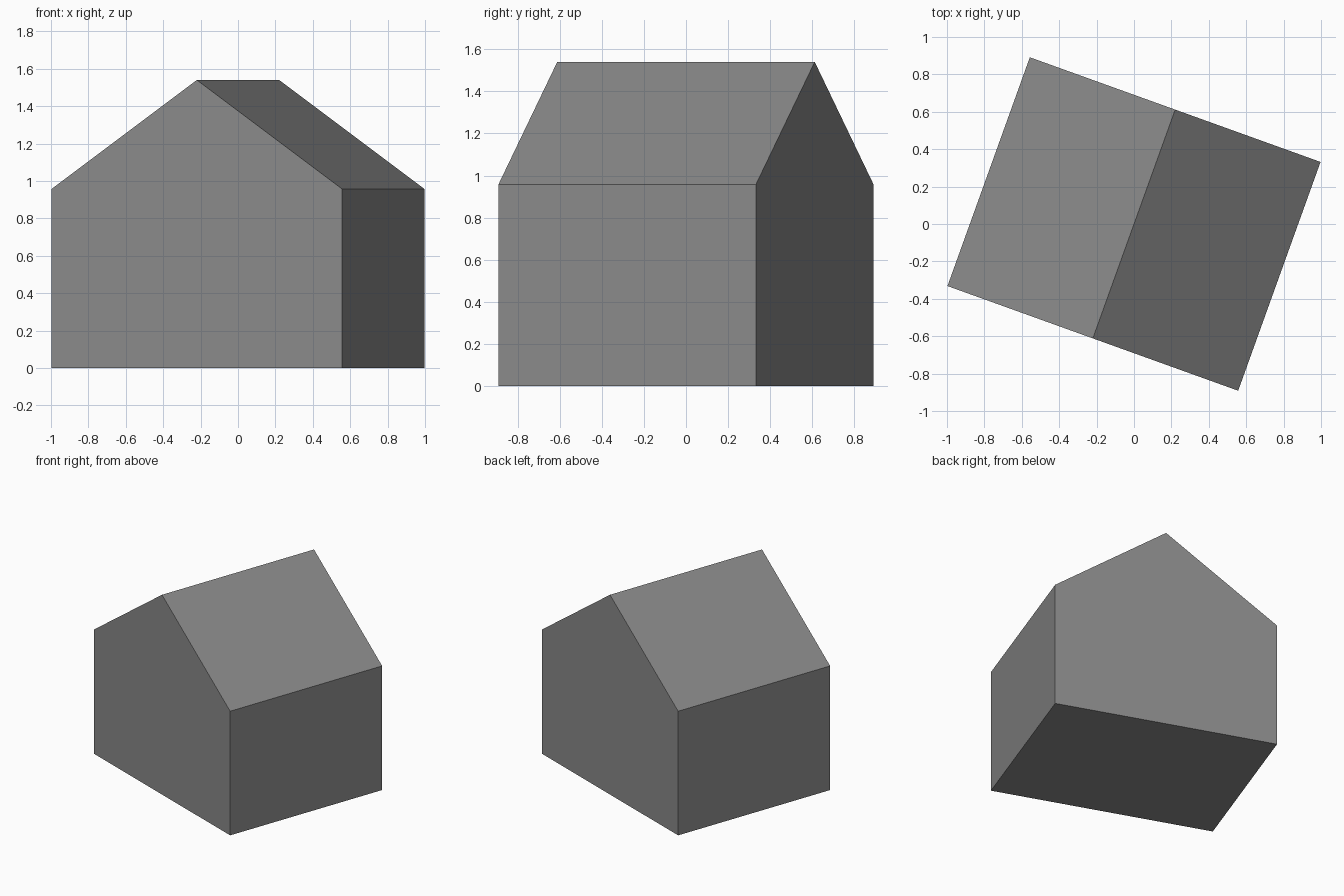
import bpy, bmesh, math
from mathutils import Matrix

cube = bpy.data.objects.get("Cube")
if cube:
    bpy.data.objects.remove(cube, do_unlink=True)

WIDTH, DEPTH = 1.652, 1.3
EAVES, RIDGE = 0.957, 1.54
TURN = math.radians(-19.8)

# Plain grey material
grey = bpy.data.materials.new("plain grey")
grey.use_nodes = True
colour = (0.254, 0.254, 0.254, 1)
grey.diffuse_color = colour
grey.node_tree.nodes["Principled BSDF"].inputs["Base Color"].default_value = colour

# Gable profile, extruded front to back
half = WIDTH / 2
profile = [(-half, 0), (half, 0), (half, EAVES), (0, RIDGE), (-half, EAVES)]
bm = bmesh.new()
gable = bm.faces.new([bm.verts.new((x, -DEPTH / 2, z)) for x, z in profile])
extruded = bmesh.ops.extrude_face_region(bm, geom=[gable], use_keep_orig=True)
back = [v for v in extruded["geom"] if isinstance(v, bmesh.types.BMVert)]
bmesh.ops.translate(bm, verts=back, vec=(0, DEPTH, 0))
bmesh.ops.recalc_face_normals(bm, faces=bm.faces)

# Whole house turned about the vertical
bm.transform(Matrix.Rotation(TURN, 4, "Z"))
mesh = bpy.data.meshes.new("house_body")
bm.to_mesh(mesh)
bm.free()
mesh.materials.append(grey)
house = bpy.data.objects.new("house_body", mesh)
bpy.context.collection.objects.link(house)
